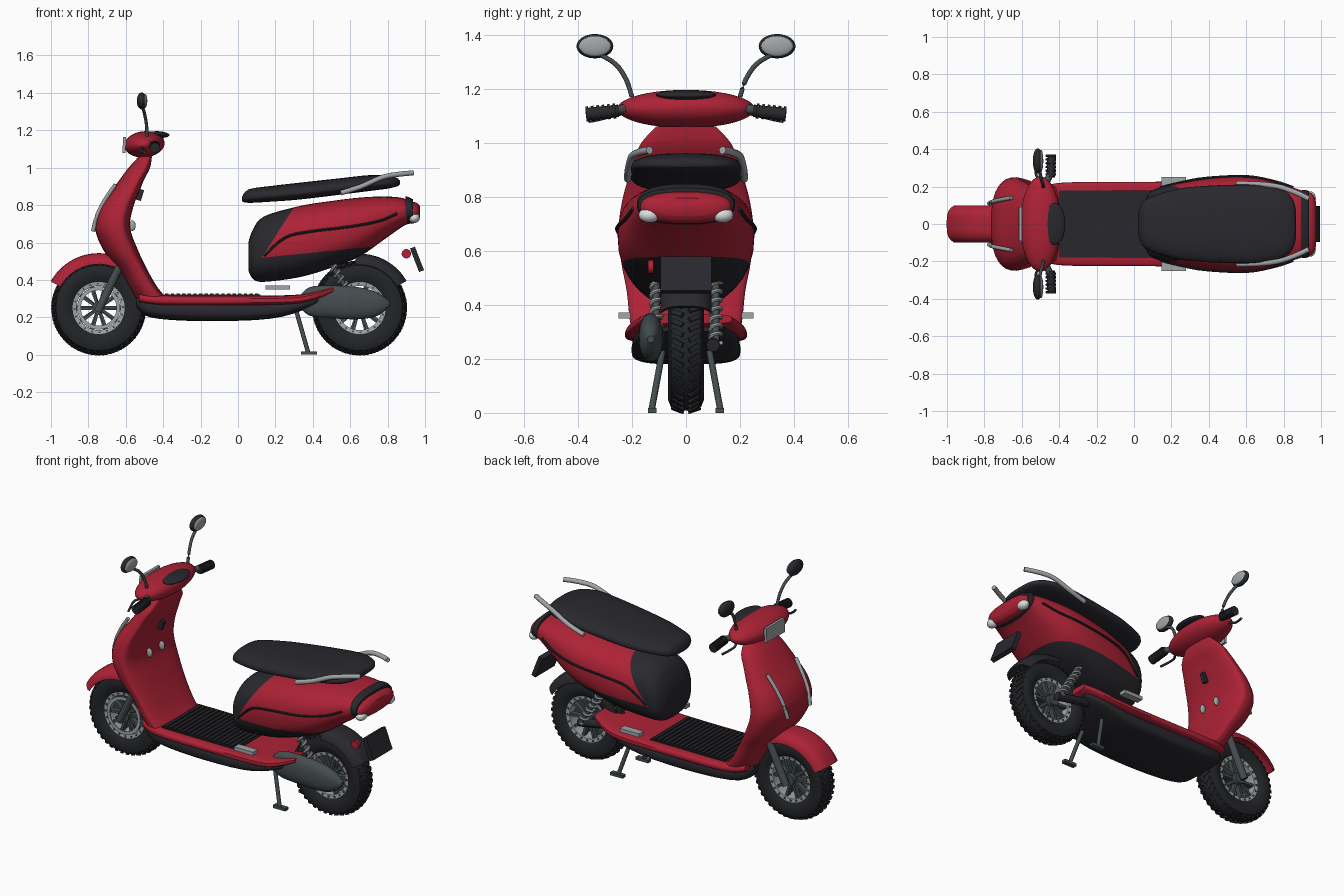
import bpy, bmesh, math
from mathutils import Vector, Matrix

if "Cube" in bpy.data.objects:
    bpy.data.objects.remove(bpy.data.objects["Cube"])


def mat(name, *rgb):
    m = bpy.data.materials.new(name)
    m.use_nodes = True
    m.diffuse_color = (*rgb, 1)
    m.node_tree.nodes["Principled BSDF"].inputs["Base Color"].default_value = (*rgb, 1)
    return m


RED = mat("red paint", .42, .016, .036)
BLACK = mat("black plastic", .021, .021, .027)
TYRE = mat("tyre rubber", .017, .018, .021)
DARK = mat("dark grey metal", .06, .075, .08)
SILVER = mat("silver metal", .36, .38, .39)
WHITE = mat("white lens", .7, .74, .75)


def add(name, bm, *mats):
    """Turn a bmesh into a smooth shaded object."""
    bmesh.ops.recalc_face_normals(bm, faces=bm.faces)
    me = bpy.data.meshes.new(name)
    bm.to_mesh(me)
    bm.free()
    ob = bpy.data.objects.new(name, me)
    bpy.context.collection.objects.link(ob)
    for m in mats:
        me.materials.append(m)
    bpy.ops.object.select_all(action='DESELECT')
    ob.select_set(True)
    bpy.context.view_layer.objects.active = ob
    bpy.ops.object.shade_smooth_by_angle(angle=math.radians(40))
    return ob


def smooth(rows, k=4):
    """Catmull-Rom interpolation of tuples."""
    rows = [Vector(r) for r in rows]
    out = []
    for i in range(len(rows) - 1):
        a, b, c, d = rows[max(i - 1, 0)], rows[i], rows[i + 1], rows[min(i + 2, len(rows) - 1)]
        for j in range(k):
            t = j / k
            out.append(b + (c - a) * t / 2 + (a * 2 - b * 5 + c * 4 - d) * t * t / 2
                       + (b * 3 - a - c * 3 + d) * t ** 3 / 2)
    return out + [rows[-1]]


def skin(bm, rings, closed=False):
    """Bridge rings of points with quads and cap the ends."""
    vs = [[bm.verts.new(p) for p in r] for r in rings]
    n = len(vs[0])
    for i in range(len(vs) if closed else len(vs) - 1):
        a, b = vs[i], vs[(i + 1) % len(vs)]
        for j in range(n):
            bm.faces.new((a[j], a[(j + 1) % n], b[(j + 1) % n], b[j]))
    if not closed:
        bm.faces.new(vs[0])
        bm.faces.new(vs[-1])


def loft(rows, axis='x', n=36, e=2.5, skew=.5, y0=0):
    """Rows are (station, low, high, half width); sections are superellipses."""
    rings = []
    for t, lo, hi, hy in smooth(rows):
        ring, mid = [], lo + (hi - lo) * skew
        for j in range(n):
            c, s = math.cos(j * math.tau / n), math.sin(j * math.tau / n)
            c, s = [math.copysign(abs(v) ** (2 / e), v) for v in (c, s)]
            h = mid + c * (hi - mid if c > 0 else mid - lo)
            ring.append((t, y0 + s * hy, h) if axis == 'x' else (h, y0 + s * hy, t))
        rings.append(ring)
    bm = bmesh.new()
    skin(bm, rings)
    return bm


def tube(name, pts, r, m, n=10, k=4):
    pts = smooth(pts, k) if len(pts) > 2 else [Vector(p) for p in pts]
    rings = []
    for i, p in enumerate(pts):
        d = (pts[min(i + 1, len(pts) - 1)] - pts[max(i - 1, 0)]).normalized()
        u = d.cross((0, 0, 1) if abs(d.z) < .95 else (0, 1, 0)).normalized()
        v = d.cross(u)
        rings.append([p + (u * math.cos(a) + v * math.sin(a)) * r
                      for a in [j * math.tau / n for j in range(n)]])
    bm = bmesh.new()
    skin(bm, rings)
    return add(name, bm, m)


def revolve(name, prof, cx, cz, m, n=48):
    """Closed (radius, y) profile turned about a y axis."""
    bm = bmesh.new()
    skin(bm, [[(cx + r * math.cos(a), y, cz + r * math.sin(a)) for r, y in prof]
              for a in [i * math.tau / n for i in range(n)]], True)
    return add(name, bm, m)


def ball(name, c, rad, m, tilt=0):
    bm = bmesh.new()
    bmesh.ops.create_uvsphere(bm, u_segments=32, v_segments=20, radius=1)
    bm.transform(Matrix.Translation(c) @ Matrix.Rotation(tilt, 4, 'Y') @ Matrix.Diagonal((*rad, 1)))
    return add(name, bm, m)


def box(name, c, size, m, tilt=0, bm=None):
    own = bm is None
    bm = bm or bmesh.new()
    bmesh.ops.create_cube(bm, size=1, matrix=Matrix.Translation(c) @ Matrix.Rotation(tilt, 4, 'Y')
                          @ Matrix.Diagonal((*size, 1)))
    return add(name, bm, m) if own else None


def fender(name, cx, r, w, a0, a1, m):
    """Crowned arc over a wheel."""
    bm, rings = bmesh.new(), []
    for i in range(21):
        a = math.radians(a0 + (a1 - a0) * i / 20)
        ring = []
        for sgn, off in ((1, 0), (-1, -.014)):
            for j in range(-6, 7):
                q = j * sgn / 6
                rr = r + off - .045 * q ** 4
                ring.append((cx + rr * math.cos(a), w * q, .25 + rr * math.sin(a)))
        rings.append(ring)
    skin(bm, rings)
    return add(name, bm, m)


# Wheels
for side, cx in (("front", -.745), ("rear", .65)):
    half = [(.135, .045), (.16, .06), (.2, .067), (.228, .056), (.242, .03)]
    revolve(side + "_tyre", half + [(r, -y) for r, y in reversed(half)], cx, .25, TYRE)
    revolve(side + "_rim", [(.118, .045), (.142, .048), (.142, -.048), (.118, -.045)], cx, .25, SILVER)
    revolve(side + "_hub", [(.005, .06), (.035, .06), (.035, -.06), (.005, -.06)], cx, .25, DARK, 24)
    tread, spokes, bolts = bmesh.new(), bmesh.new(), bmesh.new()
    for i in range(40):
        for s in (-1, 1):
            turn = Matrix.Translation((cx, 0, .25)) @ Matrix.Rotation((i + s / 4) * math.tau / 40, 4, 'Y')
            place = Matrix.Translation((.238, s * .03, 0)) @ Matrix.Rotation(s * .35, 4, 'Z')
            bmesh.ops.create_cube(tread, size=1, matrix=turn @ place @ Matrix.Rotation(s * .5, 4, 'X')
                                  @ Matrix.Diagonal((.018, .045, .018, 1)))
            if i % 4 == 0:
                bmesh.ops.create_cube(spokes, size=1, matrix=turn @ Matrix.Translation((.075, s * .02, 0))
                                      @ Matrix.Diagonal((.1, .03, .016, 1)))
            if i % 2 == 0:
                bmesh.ops.create_cube(bolts, size=1, matrix=turn @ Matrix.Translation((.13, s * .047, 0))
                                      @ Matrix.Diagonal((.01, .008, .01, 1)))
    add(side + "_tread", tread, TYRE)
    add(side + "_spokes", spokes, DARK)
    add(side + "_rim_bolts", bolts, DARK)
revolve("brake_disc", [(.095, -.052), (.115, -.052), (.115, -.058), (.095, -.058)], -.745, .25, SILVER)
fender("front_fender", -.745, .293, .1, 55, 151, RED)
fender("rear_fender", .65, .29, .095, 30, 95, BLACK)

# Leg shield
add("leg_shield", loft([(1.06, -.53, -.46, .11), (1.0, -.585, -.47, .165), (.94, -.63, -.5, .19),
                        (.88, -.675, -.525, .21), (.79, -.74, -.56, .235), (.68, -.765, -.577, .25),
                        (.56, -.72, -.535, .24), (.455, -.635, -.485, .22), (.36, -.58, -.43, .21),
                        (.29, -.54, -.37, .2)], 'z', skew=.72), RED)

# Floor, belly and ribbed mat
add("floor_board", loft([(-.53, .28, .33, .18), (-.4, .262, .32, .22), (0, .262, .316, .225),
                         (.3, .268, .32, .225), (.42, .295, .34, .21), (.51, .33, .365, .17)], e=4), RED)
add("belly_pan", loft([(-.545, .26, .31, .12), (-.47, .2, .3, .18), (-.2, .18, .29, .2),
                       (.17, .192, .285, .2), (.38, .25, .31, .19), (.48, .3, .345, .14)], e=3.5), BLACK)
mat_bm = bmesh.new()
box("", (-.14, 0, .318), (.52, .36, .006), None, bm=mat_bm)
for i in range(17):
    box("", (-.38 + i * .03, 0, .323), (.018, .35, .01), None, bm=mat_bm)
add("floor_mat", mat_bm, BLACK)

# Rear body, split by two planes into red panels and black trim
bm = loft([(.055, .45, .6, .11), (.08, .405, .67, .165), (.14, .39, .74, .195), (.33, .415, .795, .235),
           (.5, .465, .822, .252), (.65, .525, .84, .247), (.78, .615, .846, .215),
           (.88, .685, .838, .185), (.93, .71, .81, .165)])
cuts = [(Vector((.14, 0, .52)), Vector((-.1, 0, 1))), (Vector((.14, 0, .54)), Vector((.25, 0, -.16)))]
for co, no in cuts:
    bmesh.ops.bisect_plane(bm, geom=bm.verts[:] + bm.edges[:] + bm.faces[:], plane_co=co, plane_no=no)
for f in bm.faces:
    f.material_index = int(any((f.calc_center_median() - co).dot(no) < 0 for co, no in cuts))
add("rear_body", bm, RED, BLACK)

# Seat
add("seat", loft([(.022, .82, .845, .06), (.06, .812, .885, .13), (.2, .82, .905, .18), (.33, .83, .92, .2),
                  (.54, .855, .943, .21), (.7, .875, .96, .205), (.8, .888, .957, .18),
                  (.85, .9, .945, .13), (.865, .91, .93, .08)], skew=.4), BLACK)

# Tail
add("tail_band", loft([(.895, .695, .848, .18), (.915, .7, .842, .182), (.935, .705, .832, .176)]), BLACK)
add("tail_lens", loft([(.925, .7, .82, .172), (.955, .708, .812, .16), (.973, .73, .795, .12)]), RED)
box("number_plate", (.957, 0, .51), (.028, .19, .135), BLACK, -.37)
tube("side_reflector", [(.9, -.12, .54), (.9, -.14, .54)], .025, RED, 20)

# Engine housing and swing arm
add("engine_housing", loft([(.32, .27, .3, .015), (.38, .21, .36, .035), (.5, .195, .37, .045),
                            (.65, .19, .36, .045), (.75, .21, .33, .035), (.81, .26, .285, .012)],
                           e=2.2, y0=-.13), DARK)
tube("swing_arm", [(.38, .1, .3), (.66, .1, .25)], .025, BLACK)

# Steering head
ball("handlebar_cover", (-.5, 0, 1.125), (.108, .255, .07), RED, -.1)
ball("dashboard", (-.425, 0, 1.177), (.058, .112, .018), BLACK, .05)
box("headlight", (-.608, 0, 1.122), (.016, .18, .085), SILVER, .05)
box("ignition_lock", (-.525, 0, .855), (.03, .025, .06), BLACK, .3)

# Mirrored parts
for s, side in ((-1, "right"), (1, "left")):
    tube(side + "_fork", [(-.61, s * .09, .52), (-.75, s * .09, .23)], .022, DARK, 14)
    tube(side + "_shield_trim", [(-.655, s * .14, .91), (-.71, s * .13, .83), (-.755, s * .12, .74),
                                 (-.775, s * .11, .66)], .011, SILVER)
    ball(side + "_hook", (-.565, s * .06, .69), (.018, .012, .028), SILVER)
    tube(side + "_bar_end", [(-.47, s * .22, 1.125), (-.445, s * .27, 1.12)], .018, DARK)
    tube(side + "_grip", [(-.445, s * .25, 1.118), (-.44, s * .37, 1.105)], .023, BLACK, 16)
    for i in range(6):
        y = .26 + i * .02
        tube(side + "_grip_ridge", [(-.444, s * y, 1.117 - i * .002), (-.444, s * (y + .01), 1.116 - i * .002)],
             .028, BLACK, 16)
    tube(side + "_brake_lever", [(-.5, s * .23, 1.11), (-.525, s * .27, 1.1), (-.51, s * .33, 1.085),
                                 (-.5, s * .36, 1.08)], .007, DARK, 8)
    tube(side + "_mirror_stem", [(-.485, s * .2, 1.17), (-.49, s * .222, 1.235), (-.5, s * .26, 1.29),
                                 (-.51, s * .315, 1.325)], .009, DARK)
    ball(side + "_mirror_shell", (-.515, s * .337, 1.357), (.026, .068, .045), BLACK)
    ball(side + "_mirror_glass", (-.497, s * .337, 1.357), (.012, .059, .037), SILVER)
    tube(side + "_grab_rail", [(.55, s * .215, .865), (.66, s * .213, .9), (.77, s * .2, .948),
                               (.86, s * .17, .965), (.935, s * .135, .972)], .014, SILVER)
    tube(side + "_body_line", [(.14, s * .195, .53), (.25, s * .222, .625), (.38, s * .245, .658),
                               (.6, s * .255, .685), (.755, s * .227, .715), (.85, s * .196, .755)],
         .007, BLACK, 8)
    ball(side + "_indicator", (.942, s * .135, .732), (.03, .04, .028), WHITE)
    box(side + "_footpeg", (.213, s * .228, .36), (.13, .045, .022), SILVER)

    # Rear shock absorber
    top, low = Vector((.5, s * .11, .48)), Vector((.64, s * .11, .26))
    tube(side + "_shock_rod", [top, low], .014, DARK)
    d = (low - top).normalized()
    u = Vector((0, 1, 0))
    v = d.cross(u)
    coil = [top.lerp(low, i / 84) + (u * math.cos(i * math.tau / 12) + v * math.sin(i * math.tau / 12)) * .02
            for i in range(85)]
    tube(side + "_shock_spring", coil, .008, SILVER, 6, 1)

    # Stand
    tube(side + "_stand_leg", [(.31, s * .085, .24), (.375, s * .127, .012)], .012, DARK)
    box(side + "_stand_foot", (.38, s * .125, .009), (.085, .03, .018), DARK)
